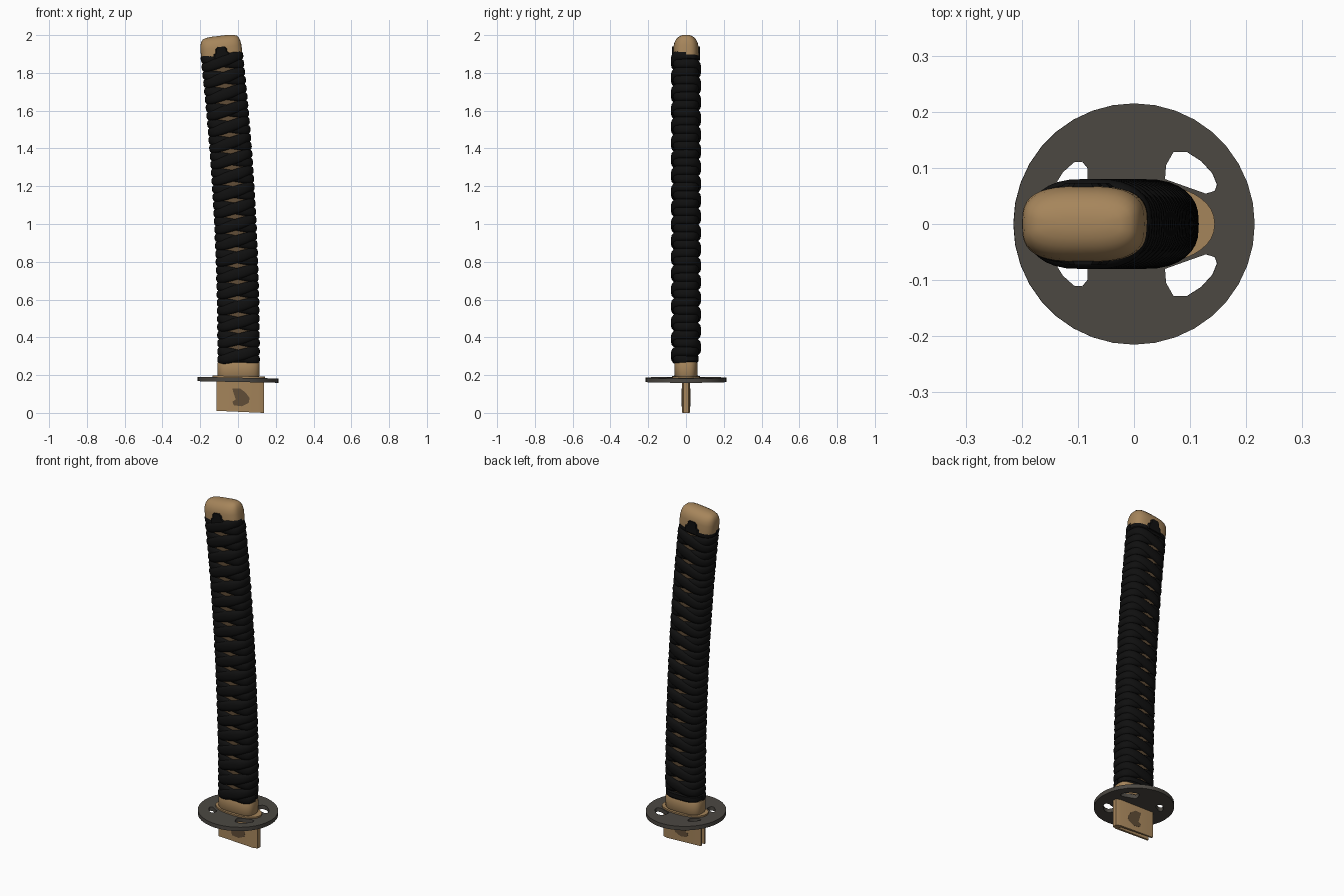
import bpy, bmesh, math

if "Cube" in bpy.data.objects:
    bpy.data.objects.remove(bpy.data.objects["Cube"])

def material(name, rgb):
    m = bpy.data.materials.new(name)
    m.diffuse_color = (*rgb, 1)
    m.use_nodes = True
    m.node_tree.nodes["Principled BSDF"].inputs["Base Color"].default_value = m.diffuse_color
    return m

TAN = material("aged brass", (0.38, 0.235, 0.105))
BROWN = material("dark brown", (0.12, 0.075, 0.038))
IRON = material("dark iron", (0.072, 0.065, 0.055))
BLACK = material("black cord", (0.005, 0.005, 0.005))

PITCH = 0.0865      # height of one cord turn
START = 0.304       # height of the first front crossing
TURNS = 18

def finish(name, bm, mat, smooth=None):
    bmesh.ops.recalc_face_normals(bm, faces=bm.faces)
    me = bpy.data.meshes.new(name)
    bm.to_mesh(me)
    bm.free()
    ob = bpy.data.objects.new(name, me)
    bpy.context.collection.objects.link(ob)
    me.materials.append(mat)
    if smooth:
        bpy.ops.object.select_all(action='DESELECT')
        ob.select_set(True)
        bpy.context.view_layer.objects.active = ob
        bpy.ops.object.shade_smooth_by_angle(angle=math.radians(smooth))
    return ob

def bend(s, u, v):
    """Point on the curved grip: s along it, u across, v through."""
    k = max(s - 0.3, 0)
    return (0.003 - 0.035 * k * k + u, v, s + 0.07 * k * u)

def soft(t, n=3.0):
    return math.copysign(abs(t) ** (2 / n), t)

def oval(a, b, count=40, n=3.0):
    pts = []
    for i in range(count):
        t = 2 * math.pi * i / count
        pts.append((a * soft(math.sin(t), n), -b * soft(math.cos(t), n)))
    return pts

def skin(name, rings, mat, smooth=40):
    """Join equal rings of points into a capped surface."""
    bm = bmesh.new()
    vs = [[bm.verts.new(p) for p in r] for r in rings]
    n = len(vs[0])
    for r0, r1 in zip(vs, vs[1:]):
        for i in range(n):
            j = (i + 1) % n
            bm.faces.new((r0[i], r0[j], r1[j], r1[i]))
    bm.faces.new(vs[0])
    bm.faces.new(vs[-1])
    return finish(name, bm, mat, smooth)

def grip_part(name, sections, mat, n=3.0):
    return skin(name, [[bend(s, u, v) for u, v in oval(a, b, n=n)]
                       for s, a, b in sections], mat)

# Core, collar and end rings of the wrap
grip_part("grip_core", [(0.2 + 0.1 * i, 0.1, 0.055) for i in range(18)], BROWN)
grip_part("grip_collar", [(0.193, 0.109, 0.058), (0.2, 0.112, 0.062),
                          (0.263, 0.112, 0.062), (0.27, 0.109, 0.058)], TAN)
for name, s in (("lower_cord_ring", 0.287), ("upper_cord_ring", 1.878)):
    grip_part(name, [(s - 0.02, 0.1, 0.06), (s - 0.012, 0.108, 0.067),
                     (s + 0.012, 0.108, 0.067), (s + 0.02, 0.1, 0.06)], BLACK)

# End cap: domed
cap = [(1.886, 1.0, 1.0), (1.935, 1.0, 1.0), (1.957, 0.97, 0.93),
       (1.974, 0.92, 0.79), (1.986, 0.83, 0.6), (1.993, 0.68, 0.38), (1.996, 0.4, 0.15)]
grip_part("end_cap", [(s, 0.109 * a, 0.067 * b) for s, a, b in cap], TAN)

# Two crossing cords, alternately over and under
def cord(name, side):
    steps = 32
    rings = []
    first, last = -steps // 4, TURNS * steps + steps // 4
    for i in range(first, last + 1):
        phi = 2 * math.pi * i / steps
        k = round(phi / math.pi)
        local = phi - k * math.pi
        run = max(-1, min(1, soft(math.sin(local)) * 0.1 / 0.088))
        s0 = START + k * PITCH / 2 + run * PITCH / 4
        face = math.cos(local) ** 2
        over = (k % 2 == 0) == (side > 0)
        lift = (0.012 if over else 0.002) * face
        width = 0.046 + 0.014 * face
        ring = []
        for t, h in ((-1, -0.004), (-0.97, 0.005), (-0.7, 0.0115), (-0.3, 0.0145),
                     (0.3, 0.0145), (0.7, 0.0115), (0.97, 0.005), (1, -0.004)):
            a, b = 0.098 + h, 0.054 + h + lift
            ring.append(bend(s0 + t * width / 2,
                             side * a * soft(math.sin(phi)), -b * soft(math.cos(phi))))
        rings.append(ring)
    skin(name, rings, BLACK, 50)

cord("cord_right_hand", 1)
cord("cord_left_hand", -1)

# Cord knot showing through the arch of the cap on both faces
arch = [(-0.048, 1.87), (-0.044, 1.9), (-0.032, 1.908), (-0.03, 1.927), (-0.018, 1.938),
        (0.018, 1.938), (0.03, 1.927), (0.032, 1.908), (0.044, 1.9), (0.048, 1.87)]
skin("cord_knot", [[bend(s, u * q, v) for u, s in arch]
                   for v, q in ((-0.073, 0.8), (-0.066, 1), (0.066, 1), (0.073, 0.8))],
     BLACK, 30)

# Round guard with four openings
front_hole = [(0.055, 0.08), (0.057, 0.105), (0.07, 0.128), (0.095, 0.128), (0.12, 0.112),
              (0.14, 0.09), (0.148, 0.07), (0.144, 0.059), (0.128, 0.054)]
rear_hole = [(-0.083, 0.078), (-0.083, 0.1), (-0.092, 0.111), (-0.107, 0.11),
             (-0.127, 0.092), (-0.142, 0.068), (-0.141, 0.058), (-0.126, 0.054)]
rim = [(0.215 * math.cos(math.tau * i / 36), 0.215 * math.sin(math.tau * i / 36))
       for i in range(36)]
outlines = [rim] + [[(x, y * m) for x, y in h]
                    for h in (front_hole, rear_hole) for m in (1, -1)]
curve = bpy.data.curves.new("guard", 'CURVE')
curve.dimensions = '2D'
curve.fill_mode = 'BOTH'
curve.extrude = 0.0115
for pts in outlines:
    sp = curve.splines.new('POLY')
    sp.points.add(len(pts) - 1)
    for p, (x, y) in zip(sp.points, pts):
        p.co = (x, y, 0, 1)
    sp.use_cyclic_u = True
curve.materials.append(IRON)
guard = bpy.data.objects.new("guard", curve)
bpy.context.collection.objects.link(guard)
guard.location.z = 0.175
guard.rotation_euler.y = 0.02
bpy.ops.object.select_all(action='DESELECT')
guard.select_set(True)
bpy.context.view_layer.objects.active = guard
bpy.ops.object.convert(target='MESH')

# Thin oval washer on the guard
skin("washer", [[(0.005 + u, v, z - 0.02 * u) for u, v in oval(0.139, 0.074, n=2.2)]
                for z in (0.18, 0.195)], TAN)

# Blade collar: folded sheet, open on the left
fold = [(-0.113, -0.022), (0.11, -0.022), (0.137, -0.013), (0.137, 0.013), (0.11, 0.022),
        (-0.113, 0.022), (-0.113, 0.012), (0.1, 0.009), (0.1, -0.009), (-0.113, -0.012)]
skin("blade_collar", [[(x, y, 0.006 - 0.044 * x) for x, y in fold],
                      [(x, y, 0.172) for x, y in fold]], TAN, 25)

# Dark worn patch on both faces of the blade collar
patch = [(-0.03, 0.13), (0.01, 0.13), (0.04, 0.108), (0.062, 0.078), (0.056, 0.052),
         (0.02, 0.035), (-0.022, 0.04), (-0.03, 0.06), (-0.012, 0.07), (-0.022, 0.1)]
for name, m in (("front_patch", -1), ("back_patch", 1)):
    skin(name, [[(x, m * y, z) for x, z in patch] for y in (0.0215, 0.0232)], BROWN, 30)
